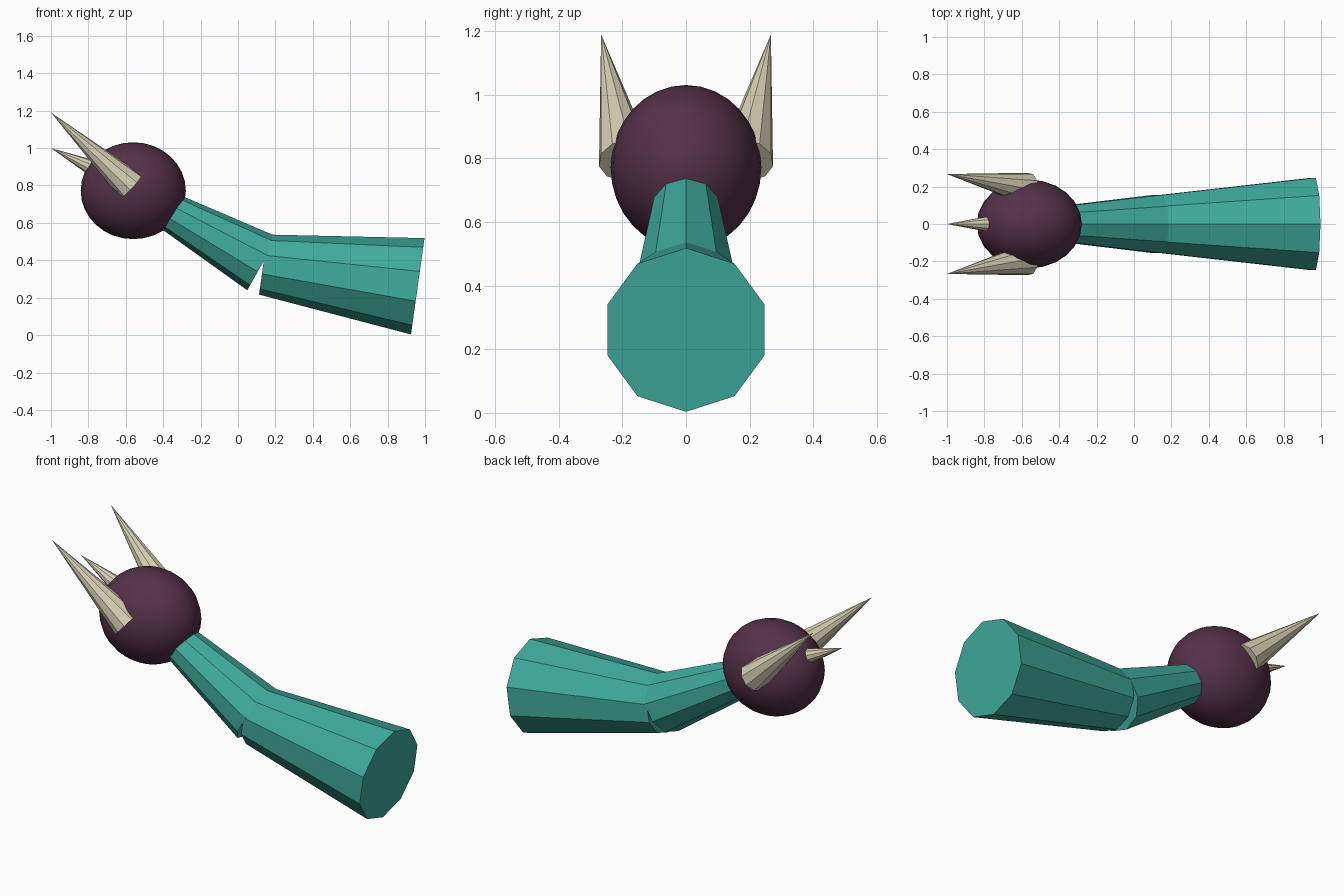
import bpy
import math
from mathutils import Vector, Matrix

if "Cube" in bpy.data.objects:
    bpy.data.objects.remove(bpy.data.objects["Cube"], do_unlink=True)


def material(name, rgb):
    mat = bpy.data.materials.new(name)
    mat.use_nodes = True
    color = (*rgb, 1)
    mat.diffuse_color = color
    mat.node_tree.nodes["Principled BSDF"].inputs["Base Color"].default_value = color
    return mat


def taper(name, start, end, r_start, r_end, mat, sides=10):
    """Flat-shaded tapered prism with one corner line facing up."""
    start, end = Vector(start), Vector(end)
    axis = (end - start).normalized()
    side = Vector((0, 0, 1)).cross(axis).normalized()
    up = axis.cross(side)
    bpy.ops.mesh.primitive_cone_add(vertices=sides, radius1=r_start, radius2=r_end,
                                    depth=(end - start).length)
    obj = bpy.context.object
    obj.name = name
    turn = Matrix((side, up, axis)).transposed().to_4x4()
    obj.matrix_world = Matrix.Translation((start + end) / 2) @ turn
    obj.data.materials.append(mat)
    return obj


teal = material("teal", (0.05, 0.41, 0.34))
plum = material("dark plum", (0.09, 0.03, 0.065))
bone = material("bone", (0.70, 0.64, 0.47))

# Two-part limb, both parts meeting at the elbow
elbow = Vector((0.135, 0, 0.377))
taper("lower_segment", (0.961, 0, 0.261), elbow, 0.26, 0.162, teal)
taper("upper_segment", elbow + Vector((-0.005, 0, 0.006)), (-0.45, 0, 0.709),
      0.164, 0.092, teal)

# Round head
bpy.ops.mesh.primitive_uv_sphere_add(segments=24, ring_count=16, radius=1,
                                     location=(-0.56, 0, 0.772))
head = bpy.context.object
head.name = "head"
head.scale = (0.281, 0.237, 0.259)
head.data.materials.append(plum)
bpy.ops.object.shade_smooth()

# Side horns and the small middle horn
for label, s in (("left", 1), ("right", -1)):
    taper(label + "_horn", (-0.572, 0.19 * s, 0.795), (-1, 0.267 * s, 1.19),
          0.086, 0, bone)
taper("middle_horn", (-0.782, 0, 0.896), (-1, 0, 1), 0.042, 0, bone)
